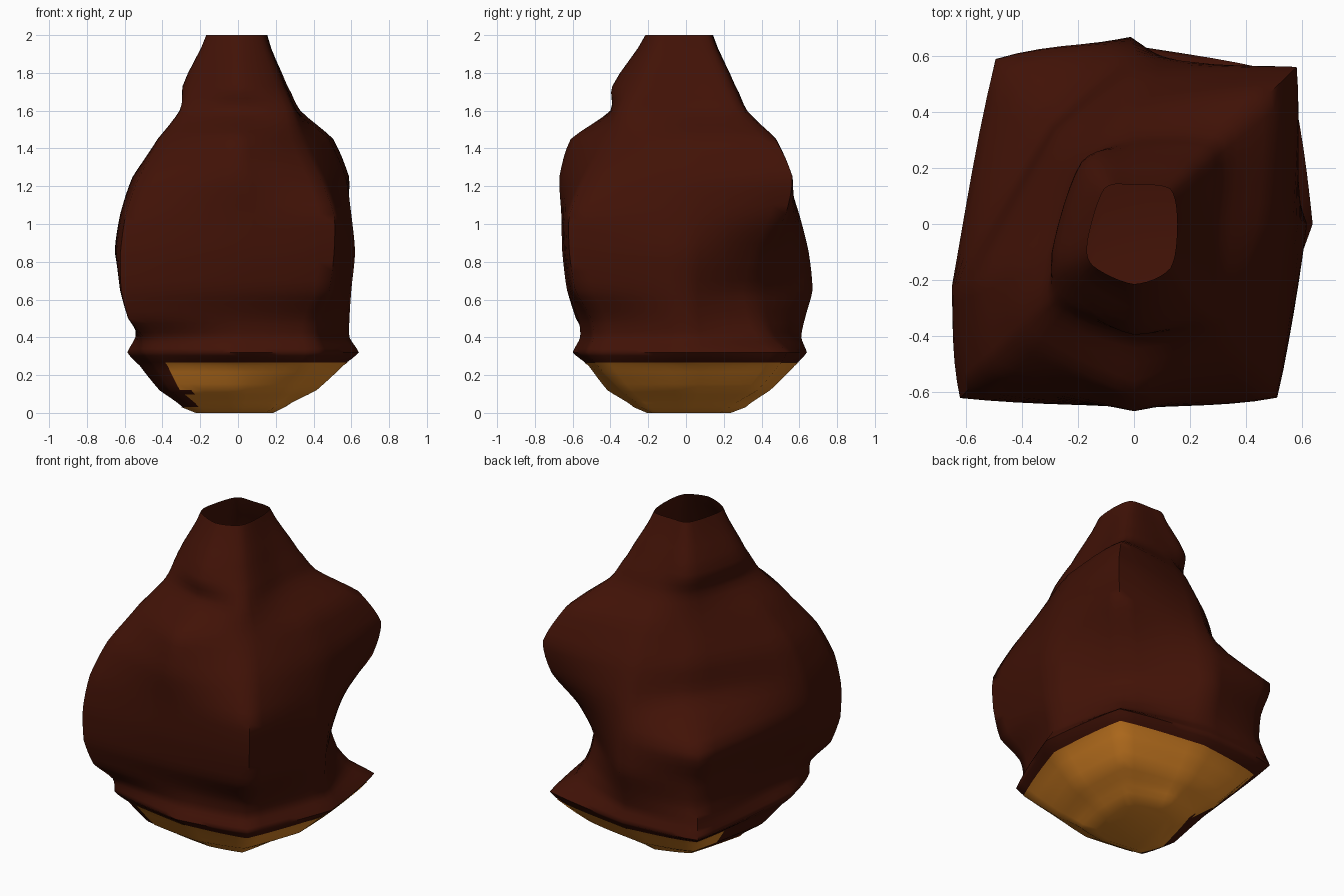
import bpy, bmesh, math
from mathutils import Vector

if "Cube" in bpy.data.objects:
    bpy.data.objects.remove(bpy.data.objects["Cube"])

# Directions of the ridges and side centres, counter-clockwise from +x
ANGLES = [math.radians(a) for a in (0, 44, 91, 130, 199, 225, 270, 309.5)]
# Cross-sections: height, then radius in each direction
ROWS = [
    (2.00, .155, .18, .14, .165, .175, .21, .215, .205),
    (1.73, .25, .34, .26, .29, .31, .34, .39, .36),
    (1.60, .31, .44, .31, .28, .30, .42, .40, .45),
    (1.45, .48, .68, .42, .33, .44, .57, .61, .52),
    (1.25, .57, .81, .53, .43, .59, .74, .67, .68),
    (1.05, .60, .76, .60, .48, .66, .84, .66, .80),
    (0.85, .62, .61, .65, .77, .69, .88, .655, .80),
    (0.65, .60, .52, .67, .72, .64, .875, .63, .76),
    (0.50, .59, .56, .63, .71, .58, .82, .57, .65),
    (0.40, .59, .64, .61, .74, .575, .71, .56, .63),
    (0.32, .64, .77, .64, .77, .62, .70, .60, .67),
    (0.25, .55, .70, .57, .64, .55, .62, .51, .60),
    (0.12, .41, .54, .44, .48, .44, .51, .41, .44),
    (0.03, .24, .33, .31, .31, .31, .34, .27, .30),
]
SIDE_STEPS = 6
Z_STEPS = 4
FLARE = 10      # row of the sharp skirt edge


def spline(a, b, c, d, t):
    return b + 0.5 * t * ((c - a) + t * ((2 * a - 5 * b + 4 * c - d) + t * (3 * (b - c) + d - a)))


def cross_section(row, inset=0.0):
    z, radii = row[0], row[1:]
    pts = [Vector(((r - inset) * math.cos(a), (r - inset) * math.sin(a), z))
           for r, a in zip(radii, ANGLES)]
    roundness = 0.2 + 0.6 * min(max((z - 1.3) / 0.4, 0), 1)    # neck rounder than body
    ring = []
    for i in range(8):
        a, b, c, d = (pts[(i + k) % 8] for k in (-1, 0, 1, 2))
        for s in range(SIDE_STEPS):
            t = s / SIDE_STEPS
            ring.append(b.lerp(c, t).lerp(spline(a, b, c, d, t), roundness))
    return ring


def refine(rows):
    out = []
    for i in range(len(rows) - 1):
        a, d = rows[max(i - 1, 0)], rows[min(i + 2, len(rows) - 1)]
        for s in range(Z_STEPS):
            t = s / Z_STEPS
            out.append(tuple((1 - t) * q + t * r if k == 0 else
                             0.4 * ((1 - t) * q + t * r) + 0.6 * spline(p, q, r, u, t)
                             for k, (p, q, r, u) in enumerate(zip(a, rows[i], rows[i + 1], d))))
    return out + [rows[-1]]


def make_part(name, rows, color, inset, floor, keep=lambda p: True):
    bm = bmesh.new()
    rings = [[bm.verts.new(p) for p in cross_section(r, inset)] for r in rows]
    n = len(rings[0])
    # a smaller ring and a flat face close the bottom
    rings.append([bm.verts.new((v.co.x * .75, v.co.y * .75, floor)) for v in rings[-1]])
    for up, low in zip(rings, rings[1:]):
        for i in range(n):
            j = (i + 1) % n
            quad = (up[i], low[i], low[j], up[j])
            if keep(sum((v.co for v in quad), Vector()) / 4):
                bm.faces.new(quad)
    bm.faces.new(rings[-1][::-1])
    bmesh.ops.delete(bm, geom=[v for v in bm.verts if not v.link_faces], context='VERTS')
    me = bpy.data.meshes.new(name)
    bm.to_mesh(me)
    bm.free()
    ob = bpy.data.objects.new(name, me)
    bpy.context.collection.objects.link(ob)
    mat = bpy.data.materials.new(name + "_color")
    mat.diffuse_color = (*color, 1)
    mat.use_nodes = True
    mat.node_tree.nodes["Principled BSDF"].inputs["Base Color"].default_value = mat.diffuse_color
    me.materials.append(mat)
    bpy.context.view_layer.objects.active = ob
    ob.select_set(True)
    bpy.ops.object.shade_smooth_by_angle(angle=math.radians(65))
    ob.select_set(False)
    return ob


# Lumpy brown shell: open neck, pinched corners, flared skirt, closed below
upper = refine(ROWS[:FLARE + 1])
lower = refine(ROWS[FLARE:])
make_part("shell", upper + lower[1:], (.053, .006, .002), 0.0, .008)

# Tan underside just outside the shell, leaving part of the left side brown
base_rows = [r for r in lower if r[0] <= .27]
make_part("underside", base_rows, (.75, .25, .02), -.006, 0.0,
          lambda p: p.z < .02 or p.y > .25 or p.x > -.16 - .95 * p.z)
